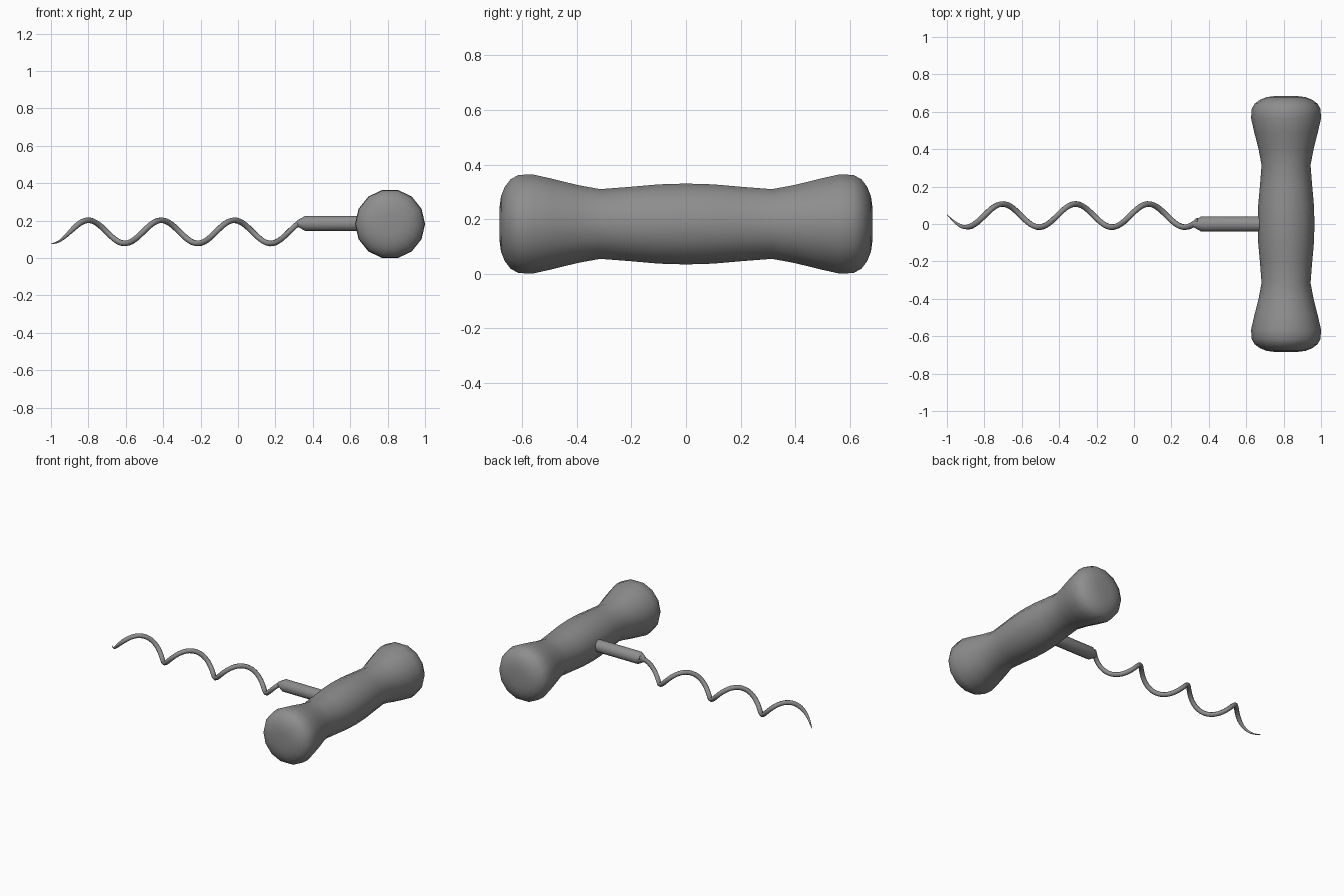
import bpy, bmesh, math
from mathutils import Matrix, Vector

if "Cube" in bpy.data.objects:
    bpy.data.objects.remove(bpy.data.objects["Cube"])

grey = bpy.data.materials.new("plain_grey")
grey.use_nodes = True
colour = (0.27, 0.27, 0.27, 1)
grey.diffuse_color = colour
grey.node_tree.nodes["Principled BSDF"].inputs["Base Color"].default_value = colour


def lathe(name, profile, sides, start, matrix):
    """Turn (radius, height) points around local z, close both ends, then place."""
    bm = bmesh.new()
    rings = []
    for r, h in profile:
        angles = [start + math.tau * i / sides for i in range(sides)]
        rings.append([bm.verts.new((r * math.cos(a), r * math.sin(a), h)) for a in angles])
    for low, high in zip(rings, rings[1:]):
        for i in range(sides):
            j = (i + 1) % sides
            bm.faces.new((low[i], low[j], high[j], high[i]))
    bm.faces.new(rings[0][::-1])
    bm.faces.new(rings[-1])
    bm.transform(matrix)
    bmesh.ops.recalc_face_normals(bm, faces=bm.faces)
    mesh = bpy.data.meshes.new(name)
    bm.to_mesh(mesh)
    bm.free()
    obj = bpy.data.objects.new(name, mesh)
    bpy.context.collection.objects.link(obj)
    return obj


def finish(obj, angle):
    obj.data.materials.clear()
    obj.data.materials.append(grey)
    bpy.ops.object.select_all(action='DESELECT')
    obj.select_set(True)
    bpy.context.view_layer.objects.active = obj
    bpy.ops.object.shade_smooth_by_angle(angle=math.radians(angle))


# Handle: turned grip along y, mirrored about its waist
half = [(0.152, 0), (0.149, 0.1), (0.140, 0.2), (0.131, 0.315), (0.147, 0.40),
        (0.170, 0.49), (0.187, 0.565), (0.184, 0.615), (0.168, 0.643),
        (0.140, 0.664), (0.105, 0.678), (0.060, 0.684)]
profile = [(r, -h) for r, h in half[:0:-1]] + half
handle = lathe("handle", profile, 14, 0,
               Matrix.Translation((0.813, 0, 0.182)) @ Matrix.Rotation(-math.pi / 2, 4, 'X'))
finish(handle, 60)

# Shaft: straight rod with a tapered end, running along x into the handle
rod = [(0.016, 0.315), (0.042, 0.36), (0.042, 0.75)]
shaft = lathe("shaft", rod, 12, math.pi / 12,
              Matrix.Translation((0, 0, 0.185)) @ Matrix.Rotation(math.pi / 2, 4, 'Y'))
finish(shaft, 35)

# Screw: helical wire sharpened to a point
pitch, coil, wire = 0.39, 0.062, 0.0155
count = 84
curve = bpy.data.curves.new("screw", 'CURVE')
curve.dimensions = '3D'
curve.bevel_depth = wire
curve.bevel_resolution = 2
curve.use_fill_caps = True
spline = curve.splines.new('POLY')
spline.points.add(count)
for i, point in enumerate(spline.points):
    x = -1 + 1.345 * i / count
    turn = math.tau * (x + 0.02) / pitch
    point.co = (x, 0.045 + coil * math.sin(turn), 0.14 + coil * math.cos(turn), 1)
    point.radius = min(1, 0.08 + (x + 1) / 0.14)
screw = bpy.data.objects.new("screw", curve)
bpy.context.collection.objects.link(screw)
bpy.ops.object.select_all(action='DESELECT')
screw.select_set(True)
bpy.context.view_layer.objects.active = screw
bpy.ops.object.convert(target='MESH')
finish(bpy.context.view_layer.objects.active, 60)
